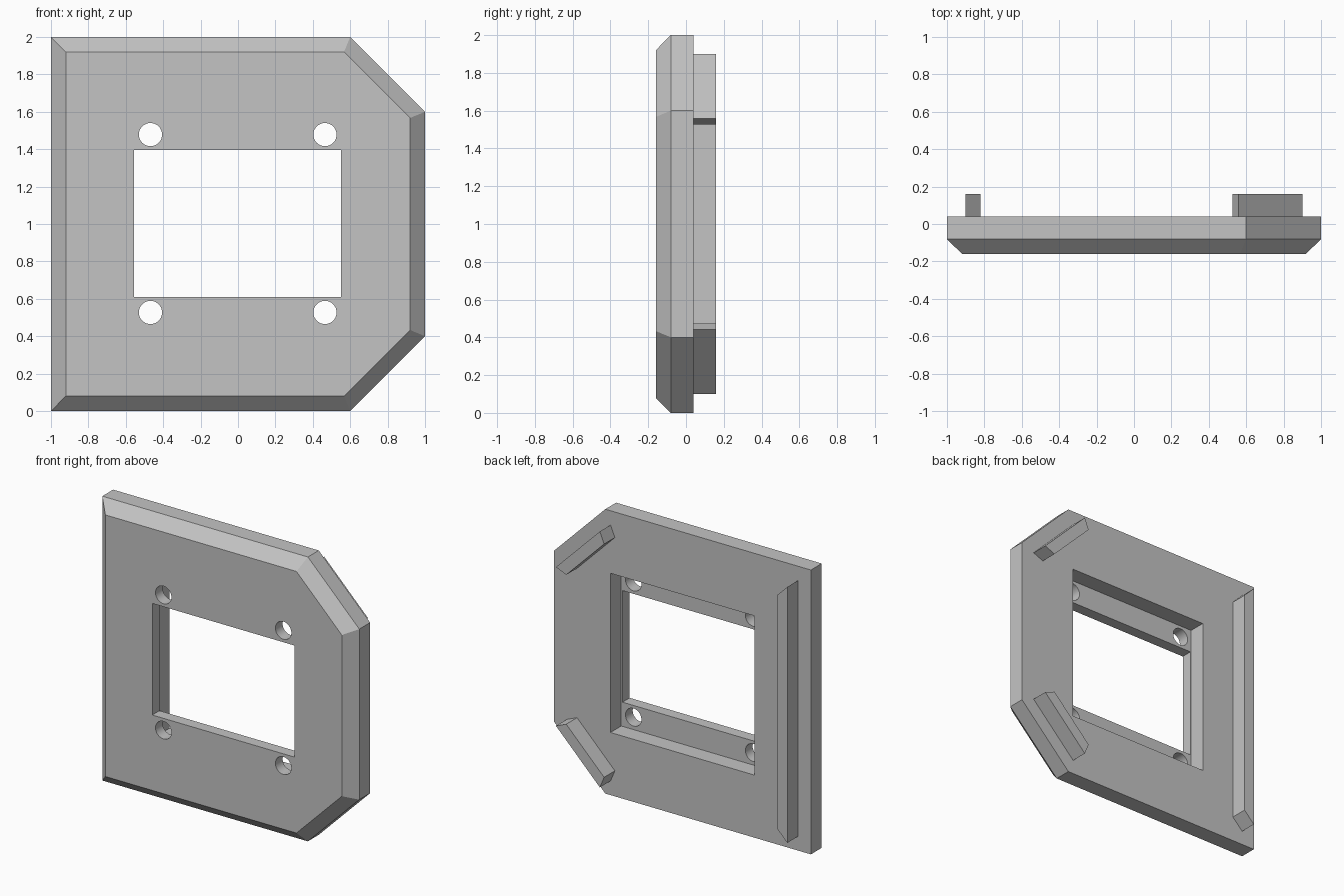
import bpy
import bmesh
from math import radians
from mathutils import Matrix, Vector

cube = bpy.data.objects.get("Cube")
if cube:
    bpy.data.objects.remove(cube, do_unlink=True)

grey = bpy.data.materials.new("matte grey")
grey.use_nodes = True
colour = (0.55, 0.55, 0.55, 1)
grey.diffuse_color = colour
grey.node_tree.nodes["Principled BSDF"].inputs["Base Color"].default_value = colour

# Plate outline in x, z: a square with two corners cut off
OUTLINE = [Vector(p) for p in
           ((-1, 0), (0.6, 0), (1, 0.4), (1, 1.6), (0.6, 2), (-1, 2))]
FRONT, STEP, BACK, RIB_BACK = -0.16, -0.08, 0.04, 0.16


def inset(points, distance):
    """Move every edge of a counterclockwise outline inwards, with mitred corners."""
    result = []
    for i, p in enumerate(points):
        before = (p - points[i - 1]).normalized()
        after = (points[(i + 1) % len(points)] - p).normalized()
        n1, n2 = Vector((-before.y, before.x)), Vector((-after.y, after.x))
        result.append(p + (n1 + n2) * distance / (1 + n1.dot(n2)))
    return result


def finish(name, bm):
    bmesh.ops.recalc_face_normals(bm, faces=bm.faces)
    mesh = bpy.data.meshes.new(name)
    bm.to_mesh(mesh)
    bm.free()
    mesh.materials.append(grey)
    obj = bpy.data.objects.new(name, mesh)
    bpy.context.collection.objects.link(obj)
    return obj


def loft(name, sections):
    """Join outlines placed at successive y positions into a closed solid."""
    bm = bmesh.new()
    rings = [[bm.verts.new((p.x, y, p.y)) for p in pts] for pts, y in sections]
    for a, b in zip(rings, rings[1:]):
        for i in range(len(a)):
            j = (i + 1) % len(a)
            bm.faces.new((a[i], a[j], b[j], b[i]))
    bm.faces.new(rings[0])
    bm.faces.new(rings[-1])
    return finish(name, bm)


def box(name, x0, x1, y0, y1, z0, z1):
    pts = [Vector(p) for p in ((x0, z0), (x1, z0), (x1, z1), (x0, z1))]
    return loft(name, [(pts, y0), (pts, y1)])


# Bevelled face plate
plate = loft("face_plate", [(inset(OUTLINE, 0.08), FRONT),
                            (OUTLINE, STEP), (OUTLINE, BACK)])

# Rear pocket, window and screw holes
cutters = [box("pocket_cutter", -0.56, 0.56, STEP, 0.3, 0.44, 1.56),
           box("window_cutter", -0.555, 0.55, -0.3, 0.2, 0.61, 1.395)]
for x in (-0.468, 0.465):
    for z in (0.527, 1.478):
        bm = bmesh.new()
        bmesh.ops.create_cone(
            bm, cap_ends=True, segments=48, radius1=0.062, radius2=0.062, depth=0.4,
            matrix=Matrix.Translation((x, -0.1, z)) @ Matrix.Rotation(radians(90), 4, "X"))
        cutters.append(finish("screw_hole_cutter", bm))

bpy.ops.object.select_all(action="DESELECT")
bpy.context.view_layer.objects.active = plate
plate.select_set(True)
for cutter in cutters:
    cutter.hide_render = True
    cut = plate.modifiers.new(cutter.name, "BOOLEAN")
    cut.operation = "DIFFERENCE"
    cut.solver = "EXACT"
    cut.object = cutter
    bpy.ops.object.modifier_apply(modifier=cut.name)
    bpy.data.objects.remove(cutter, do_unlink=True)
bpy.ops.object.shade_smooth_by_angle(angle=radians(20))

# Mitred locating ribs on the back, following three edges of the outline
outer, inner = inset(OUTLINE, 0.1), inset(OUTLINE, 0.18)
for name, i in (("lower_corner_rib", 1), ("upper_corner_rib", 3), ("side_rib", 5)):
    j = (i + 1) % len(OUTLINE)
    pts = [outer[i], outer[j], inner[j], inner[i]]
    loft(name, [(pts, BACK), (pts, RIB_BACK)])
